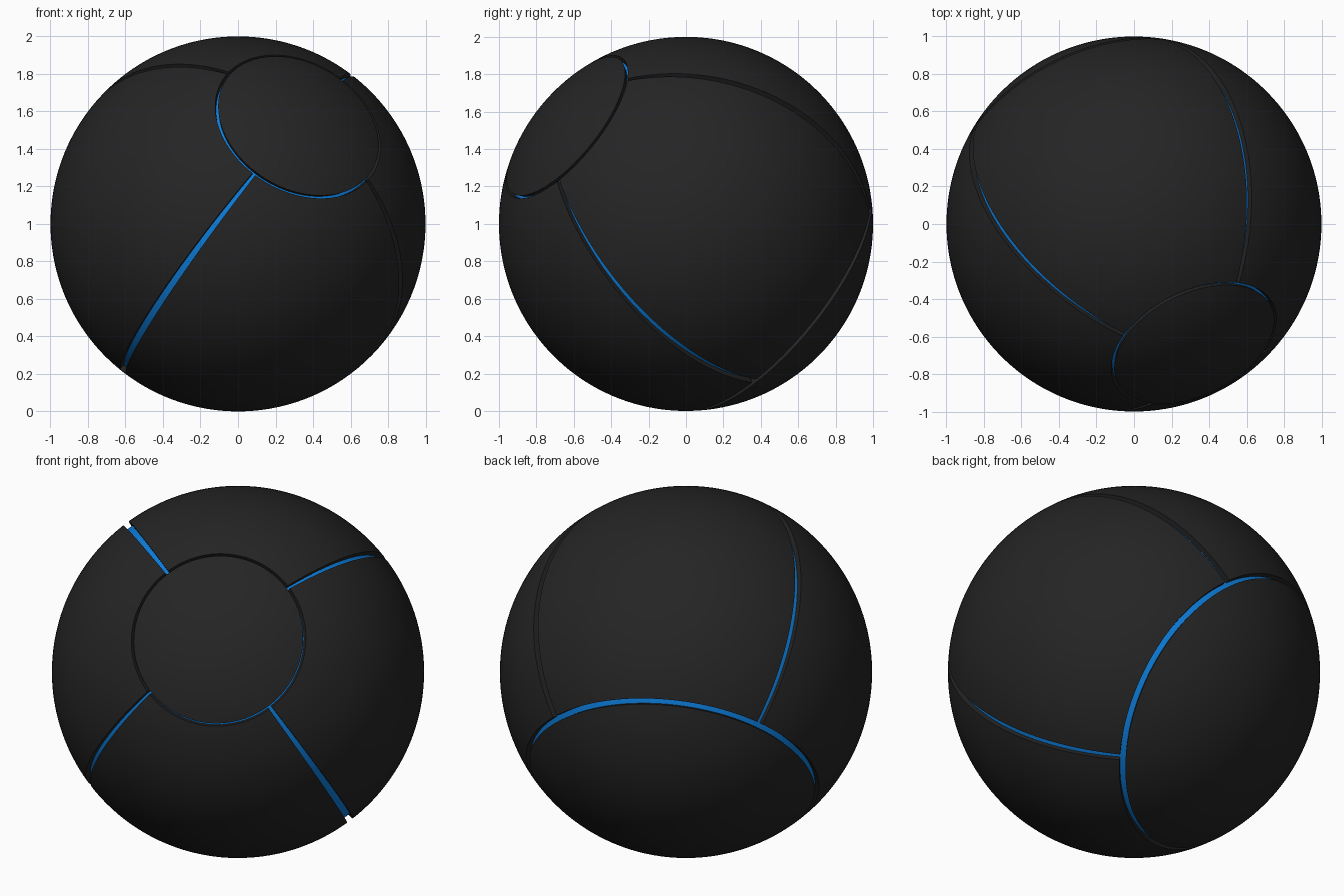
import bpy, bmesh, math
from mathutils import Vector, Matrix

if "Cube" in bpy.data.objects:
    bpy.data.objects.remove(bpy.data.objects["Cube"])

# materials
def material(name, rgb):
    m = bpy.data.materials.new(name)
    m.diffuse_color = (*rgb, 1)
    m.use_nodes = True
    m.node_tree.nodes["Principled BSDF"].inputs["Base Color"].default_value = m.diffuse_color
    return m

black = material("matte_black", (0.018, 0.018, 0.018))
blue = material("bright_blue", (0.004, 0.21, 0.72))

# tilted frame: the ball's axis points to the front, right and up
axis = Vector((0.362, -0.723, 0.588)).normalized()
side = Vector((0.787, -0.096, -0.606))
side = (side - axis * side.dot(axis)).normalized()
other = axis.cross(side)
frame = Matrix((side, other, axis)).transposed().to_4x4()
place = Matrix.Translation((0, 0, 1)) @ frame

def finish(obj, mat):
    obj.data.materials.append(mat)
    bpy.ops.object.select_all(action='DESELECT')
    obj.select_set(True)
    bpy.context.view_layer.objects.active = obj
    for mod in list(obj.modifiers):
        bpy.ops.object.modifier_apply(modifier=mod.name)
    bpy.ops.object.shade_smooth_by_angle(angle=math.radians(35))

# a shell piece of the unit sphere between polar angles t0..t1 and turn angles p0..p1
def shell(name, t0, t1, p0, p1, nt, npp):
    bm = bmesh.new()
    rows = []
    for i in range(nt + 1):
        t = t0 + (t1 - t0) * i / nt
        row = []
        for j in range(npp + 1):
            p = p0 + (p1 - p0) * j / npp
            row.append(bm.verts.new((math.sin(t) * math.cos(p),
                                     math.sin(t) * math.sin(p), math.cos(t))))
        rows.append(row)
    for i in range(nt):
        for j in range(npp):
            bm.faces.new((rows[i][j], rows[i + 1][j], rows[i + 1][j + 1], rows[i][j + 1]))
    bmesh.ops.remove_doubles(bm, verts=bm.verts, dist=1e-5)
    bm.transform(place)
    me = bpy.data.meshes.new(name)
    bm.to_mesh(me)
    bm.free()
    obj = bpy.data.objects.new(name, me)
    bpy.context.collection.objects.link(obj)
    # rim walls reach down below the groove floor
    sol = obj.modifiers.new("thickness", 'SOLIDIFY')
    sol.thickness = 0.045
    sol.offset = -1
    sol.use_rim_only = True
    finish(obj, black)

rad = math.radians
# round caps on the two poles
shell("front_cap", 0, rad(27.3), 0, 2 * math.pi, 16, 128)
shell("back_cap", rad(129.4), math.pi, 0, 2 * math.pi, 24, 128)

# four side panels between the caps
gap = 0.02
for k in range(4):
    shell(f"side_panel_{k + 1}", rad(28.2), rad(127.6),
          k * math.pi / 2 + gap, (k + 1) * math.pi / 2 - gap, 48, 40)

# blue core showing through the grooves
bpy.ops.mesh.primitive_uv_sphere_add(segments=128, ring_count=64, radius=0.97, location=(0, 0, 1))
core = bpy.context.object
core.name = "inner_core"
finish(core, blue)
